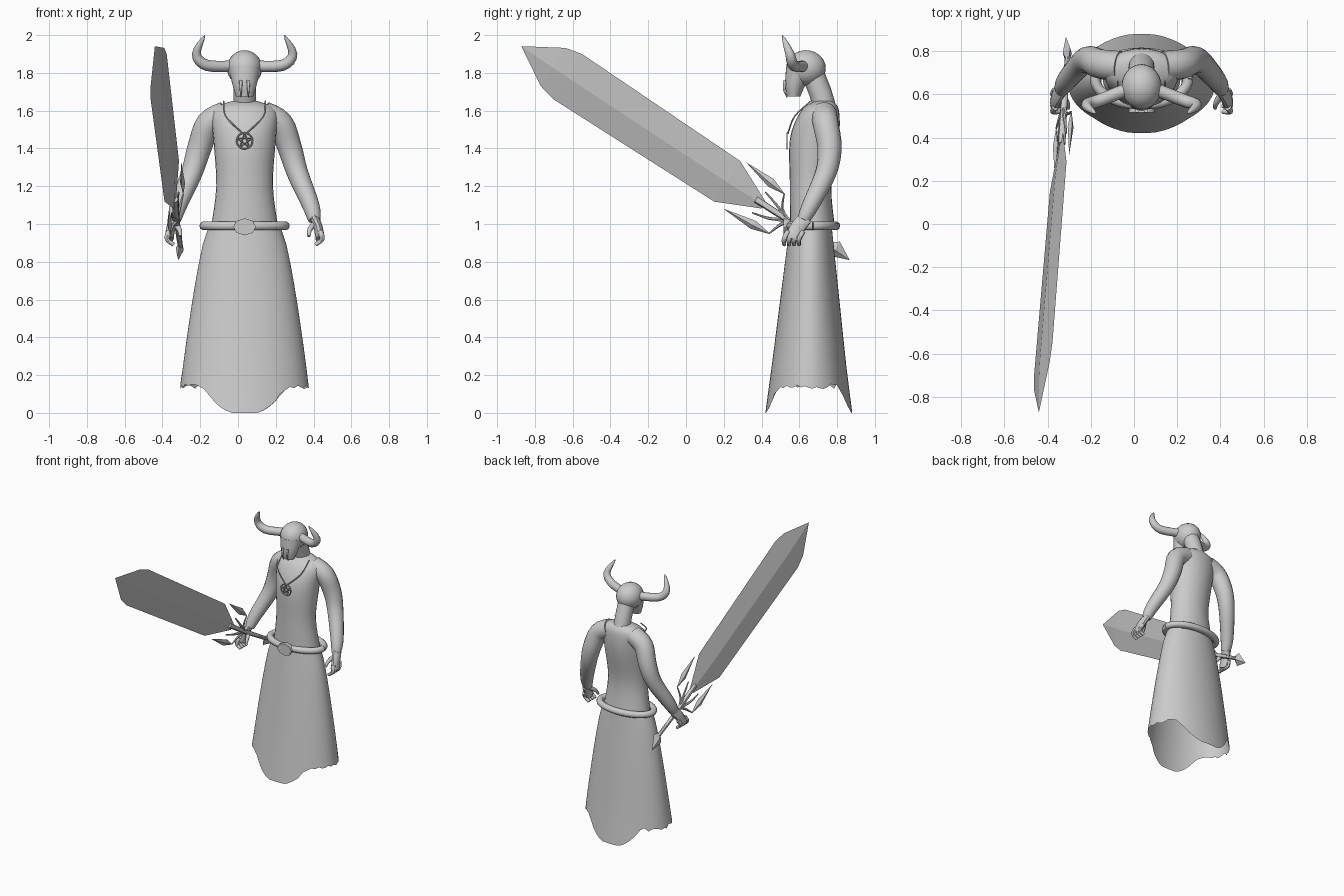
import bpy
import bmesh
import math
import random
from mathutils import Matrix, Vector

random.seed(4)
CENTRE = 0.035
AXIS_Y = Vector((0, 1, 0))
AXIS_Z = Vector((0, 0, 1))

if "Cube" in bpy.data.objects:
    bpy.data.objects.remove(bpy.data.objects["Cube"])

grey = bpy.data.materials.new("plain_grey")
grey.use_nodes = True
grey.diffuse_color = (0.6, 0.6, 0.6, 1)
shader = grey.node_tree.nodes["Principled BSDF"]
shader.inputs["Base Color"].default_value = grey.diffuse_color


def finish(name, bm, smooth=True):
    """Turn a bmesh into a named, shaded object."""
    bmesh.ops.recalc_face_normals(bm, faces=bm.faces)
    mesh = bpy.data.meshes.new(name)
    bm.to_mesh(mesh)
    bm.free()
    mesh.materials.append(grey)
    part = bpy.data.objects.new(name, mesh)
    bpy.context.collection.objects.link(part)
    if smooth:
        bpy.ops.object.select_all(action='DESELECT')
        part.select_set(True)
        bpy.context.view_layer.objects.active = part
        bpy.ops.object.shade_smooth_by_angle(angle=math.radians(45))


def skin(name, rings, caps=True, smooth=True):
    """Bridge equal-sized rings of points with quads."""
    bm = bmesh.new()
    loops = [[bm.verts.new(point) for point in ring] for ring in rings]
    for lower, upper in zip(loops, loops[1:]):
        for i in range(len(lower)):
            bm.faces.new((lower[i - 1], lower[i], upper[i], upper[i - 1]))
    if caps:
        bm.faces.new(loops[0])
        bm.faces.new(loops[-1])
    finish(name, bm, smooth)


def spline(keys, steps=4):
    """Smooth curve passing through every key."""
    keys = [Vector(key) for key in keys]
    last = len(keys) - 1
    curve = []
    for i in range(last):
        before, start = keys[max(i - 1, 0)], keys[i]
        end, after = keys[i + 1], keys[min(i + 2, last)]
        for step in range(steps):
            t = step / steps
            linear = (end - before) * t
            square = (before * 2 - start * 5 + end * 4 - after) * t ** 2
            cube = (start * 3 - before - end * 3 + after) * t ** 3
            curve.append(start + (linear + square + cube) / 2)
    return curve + [keys[last]]


def turn(count):
    """Evenly spaced angles around a full circle."""
    return [math.tau * i / count for i in range(count)]


def oval(z, centre_y, wide, deep, sides=28):
    return [(CENTRE + wide * math.cos(a), centre_y + deep * math.sin(a), z) for a in turn(sides)]


def tube(name, points, start, end, taper=1, flat=1, sides=10, reference=AXIS_Y):
    """Round limb whose radius runs from start to end."""
    points = [Vector(point) for point in points]
    last = len(points) - 1
    rings = []
    for i, point in enumerate(points):
        along = points[min(i + 1, last)] - points[max(i - 1, 0)]
        u = along.cross(reference).normalized()
        v = along.cross(u).normalized()
        radius = start + (end - start) * (i / last) ** taper
        rings.append([point + (u * flat * math.cos(a) + v * math.sin(a)) * radius
                      for a in turn(sides)])
    skin(name, rings)


def pair(name, keys, start, end, **options):
    """Left and right limbs, with x measured from the body centre."""
    for side, sign in (("left", 1), ("right", -1)):
        path = [(CENTRE + sign * x, y, z) for x, y, z in spline(keys)]
        tube(f"{side}_{name}", path, start, end, **options)


def leaf(name, base, tip, half_width, across, stations, thick):
    """Faceted blade with a diamond section; stations are (share of length, share of width)."""
    base, tip = Vector(base), Vector(tip)
    across = Vector(across)
    normal = across.cross(tip - base).normalized() * thick
    rings = []
    for share, width in stations:
        middle = base.lerp(tip, share)
        edge = across * half_width
        rings.append([middle + offset * width for offset in (edge, normal, -edge, -normal)])
    skin(name, rings, smooth=False)


# Torn skirt, open below, with long points at front and back
LEVELS = 8
skirt = []
for level in range(LEVELS + 1):
    t = level / LEVELS
    ring = oval(1 - 0.86 * t, 0.66 - 0.01 * t, 0.185 + 0.155 * t ** 0.7, 0.11 + 0.1 * t, 64)
    skirt.append([Vector(point) for point in ring])
for point, angle in zip(skirt[-1], turn(64)):
    drop = min(1, max(0, abs(math.sin(angle)) * 4.5 - 3.4))
    point.z += random.uniform(-0.015, 0.015) * (1 - drop) - 0.14 * drop
    point.y += 0.02 * drop * math.sin(angle)
skin("skirt", skirt, caps=False)

# Torso
torso = spline([(0.97, 0.67, 0.18, 0.12), (1.2, 0.66, 0.15, 0.11), (1.45, 0.68, 0.165, 0.13),
                (1.6, 0.71, 0.17, 0.1), (1.65, 0.73, 0.07, 0.05)])
skin("torso", [oval(*section) for section in torso])

# Neck, round skull and narrow muzzle
tube("neck", [(CENTRE, 0.74, 1.6), (CENTRE, 0.71, 1.7), (CENTRE, 0.67, 1.8)], 0.06, 0.06, sides=16)
skull = bmesh.new()
place = Matrix.Translation((CENTRE, 0.635, 1.825)) @ Matrix.Diagonal((0.093, 0.105, 0.095, 1))
bmesh.ops.create_uvsphere(skull, u_segments=24, v_segments=14, radius=1, matrix=place)
finish("skull", skull)
muzzle = spline([(1.675, 0.57, 0.045, 0.035), (1.74, 0.58, 0.065, 0.055), (1.83, 0.61, 0.085, 0.08)])
skin("muzzle", [oval(*section) for section in muzzle])
pair("jaw_tusk", [(0.02, 0.525, 1.76), (0.02, 0.52, 1.71), (0.02, 0.535, 1.67)], 0.01, 0.002)

# Horns sweep outward, then bend up and forward
pair("horn", [(0.06, 0.625, 1.835), (0.2, 0.57, 1.84), (0.255, 0.55, 1.9), (0.21, 0.51, 2)],
     0.03, 0.001, taper=4, sides=12)

# Arms
pair("arm", [(0.1, 0.73, 1.58), (0.19, 0.74, 1.53), (0.24, 0.76, 1.4), (0.28, 0.74, 1.27),
             (0.35, 0.66, 1.1), (0.37, 0.62, 1.02)], 0.07, 0.032, taper=2, sides=16)

# Hands with curled fingers
pair("palm", [(0.37, 0.63, 1.03), (0.39, 0.59, 0.98), (0.4, 0.56, 0.92)], 0.04, 0.04, flat=0.6)
for finger in range(4):
    y = 0.52 + finger * 0.026
    pair(f"finger_{finger + 1}", [(0.4, y + 0.02, 0.96), (0.41, y, 0.92), (0.375, y, 0.89)],
         0.016, 0.01, sides=8)
pair("thumb", [(0.37, 0.6, 1), (0.345, 0.56, 0.97), (0.34, 0.535, 0.935)], 0.018, 0.008, sides=8)

# Rolled belt with a rounded buckle
belt = oval(0.99, 0.672, 0.215, 0.12, 40)
tube("belt", belt + belt[:1], 0.024, 0.024, reference=AXIS_Z)
buckle = bmesh.new()
place = (Matrix.Translation((CENTRE, 0.54, 0.985)) @ Matrix.Diagonal((0.06, 1, 0.045, 1))
         @ Matrix.Rotation(math.pi / 2, 4, 'X'))
bmesh.ops.create_cone(buckle, cap_ends=True, segments=8, radius1=0.9, radius2=1, depth=0.05, matrix=place)
finish("buckle", buckle)

# Necklace with a star medallion
pair("chain", [(0.11, 0.66, 1.65), (0.1, 0.575, 1.57), (0.01, 0.54, 1.48)], 0.004, 0.004, sides=6)


def on_medallion(angle):
    return (CENTRE + 0.042 * math.sin(angle), 0.535, 1.44 + 0.042 * math.cos(angle))


rim = [on_medallion(angle) for angle in turn(20)]
star = [on_medallion(angle * 2) for angle in turn(5)]
tube("medallion_ring", rim + rim[:1], 0.004, 0.004, sides=6)
for i, corner in enumerate(star):
    tube(f"medallion_star_{i + 1}", [star[i - 1], corner], 0.003, 0.003, sides=4)

# Sword blade, guard prongs and spade pommel
SPADE = ((0, 0.1), (0.35, 1), (1, 0.02))
BLADE = ((0, 0.15), (0.15, 0.9), (0.81, 1), (0.87, 0.85), (1, 0.01))
HUB = (-0.325, 0.54, 1.02)
UPPER_LEAF, LOWER_LEAF = (-0.29, 0.52, 1.16), (-0.36, 0.44, 0.95)
SLANT = (0.3, 0.54, 0.84)
leaf("blade", (-0.335, 0.41, 1.1), (-0.44, -0.87, 1.94), 0.142, SLANT, BLADE, 0.016)
leaf("upper_prong", UPPER_LEAF, (-0.3, 0.32, 1.325), 0.025, SLANT, SPADE, 0.014)
leaf("lower_prong", LOWER_LEAF, (-0.365, 0.2, 1.08), 0.025, SLANT, SPADE, 0.014)
leaf("pommel", (-0.305, 0.75, 0.9), (-0.315, 0.865, 0.81), 0.045, SLANT, SPADE, 0.022)
tube("grip", [(-0.335, 0.37, 1.13), HUB, (-0.305, 0.78, 0.88)], 0.018, 0.014, sides=8)

# Stems carrying the prongs, and curved thorns beside them
for name, bend, end in (("upper_stem", (-0.31, 0.51, 1.08), UPPER_LEAF),
                        ("lower_stem", (-0.345, 0.49, 0.99), LOWER_LEAF),
                        ("upper_thorn", (-0.32, 0.48, 1.1), (-0.315, 0.42, 1.17)),
                        ("lower_thorn", (-0.345, 0.44, 1.03), (-0.35, 0.35, 1.06))):
    tube(name, spline([HUB, bend, end]), 0.012, 0.004, sides=6)
